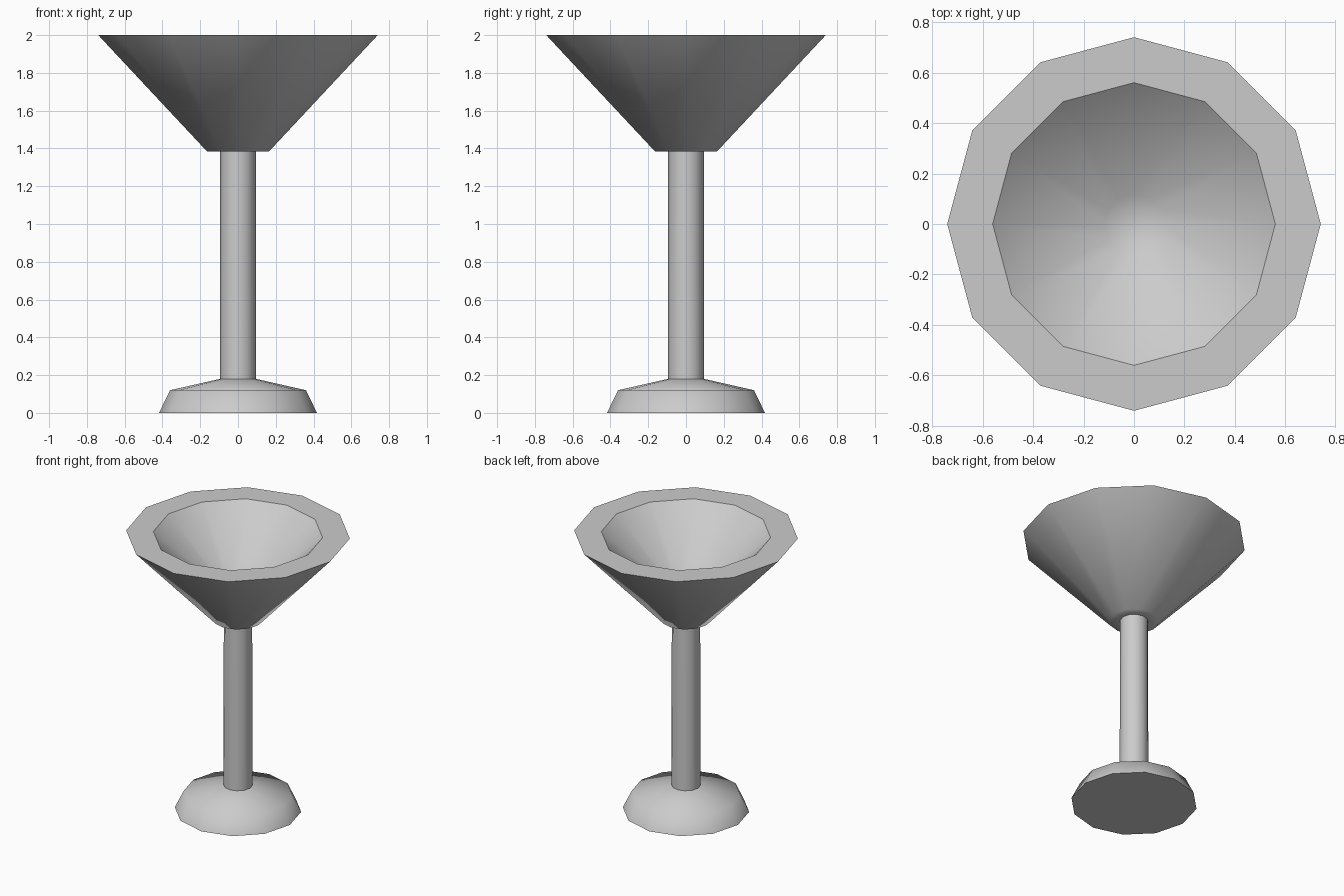
import bpy
import bmesh
from math import cos, sin, pi, radians

SIDES = 12

cube = bpy.data.objects.get("Cube")
if cube:
    bpy.data.objects.remove(cube, do_unlink=True)

grey = bpy.data.materials.new("light_grey")
grey.use_nodes = True
grey.diffuse_color = (0.6, 0.6, 0.6, 1)
grey.node_tree.nodes["Principled BSDF"].inputs["Base Color"].default_value = grey.diffuse_color


def lathe(name, profile, cap_start=False, cap_end=False):
    """Turn a (radius, height) profile round z, with optional flat end caps."""
    bm = bmesh.new()
    rings = [[bm.verts.new((r * cos(2 * pi * i / SIDES), r * sin(2 * pi * i / SIDES), z))
              for i in range(SIDES)] for r, z in profile]
    for low, high in zip(rings, rings[1:]):
        for i in range(SIDES):
            j = (i + 1) % SIDES
            bm.faces.new((low[i], low[j], high[j], high[i]))
    if cap_start:
        bm.faces.new(rings[0][::-1])
    if cap_end:
        bm.faces.new(rings[-1])
    mesh = bpy.data.meshes.new(name)
    bm.to_mesh(mesh)
    bm.free()
    mesh.materials.append(grey)
    obj = bpy.data.objects.new(name, mesh)
    bpy.context.collection.objects.link(obj)
    bpy.ops.object.select_all(action="DESELECT")
    obj.select_set(True)
    bpy.context.view_layer.objects.active = obj
    bpy.ops.object.shade_smooth_by_angle(angle=radians(60))
    return obj


# Foot: bevelled disc, open where the stem stands
lathe("foot", [(0.418, 0), (0.36, 0.12), (0.096, 0.18)], cap_start=True)

# Stem: slim, barely tapered column
lathe("stem", [(0.096, 0.18), (0.094, 1.385)])

# Bowl outside: underside, cone and thick flat rim
lathe("bowl", [(0.094, 1.385), (0.165, 1.385), (0.74, 2), (0.56, 2)])

# Bowl inside: shallower cone with a small floor, crisp against the rim
lathe("bowl_interior", [(0.56, 2), (0.12, 1.62)], cap_end=True)
